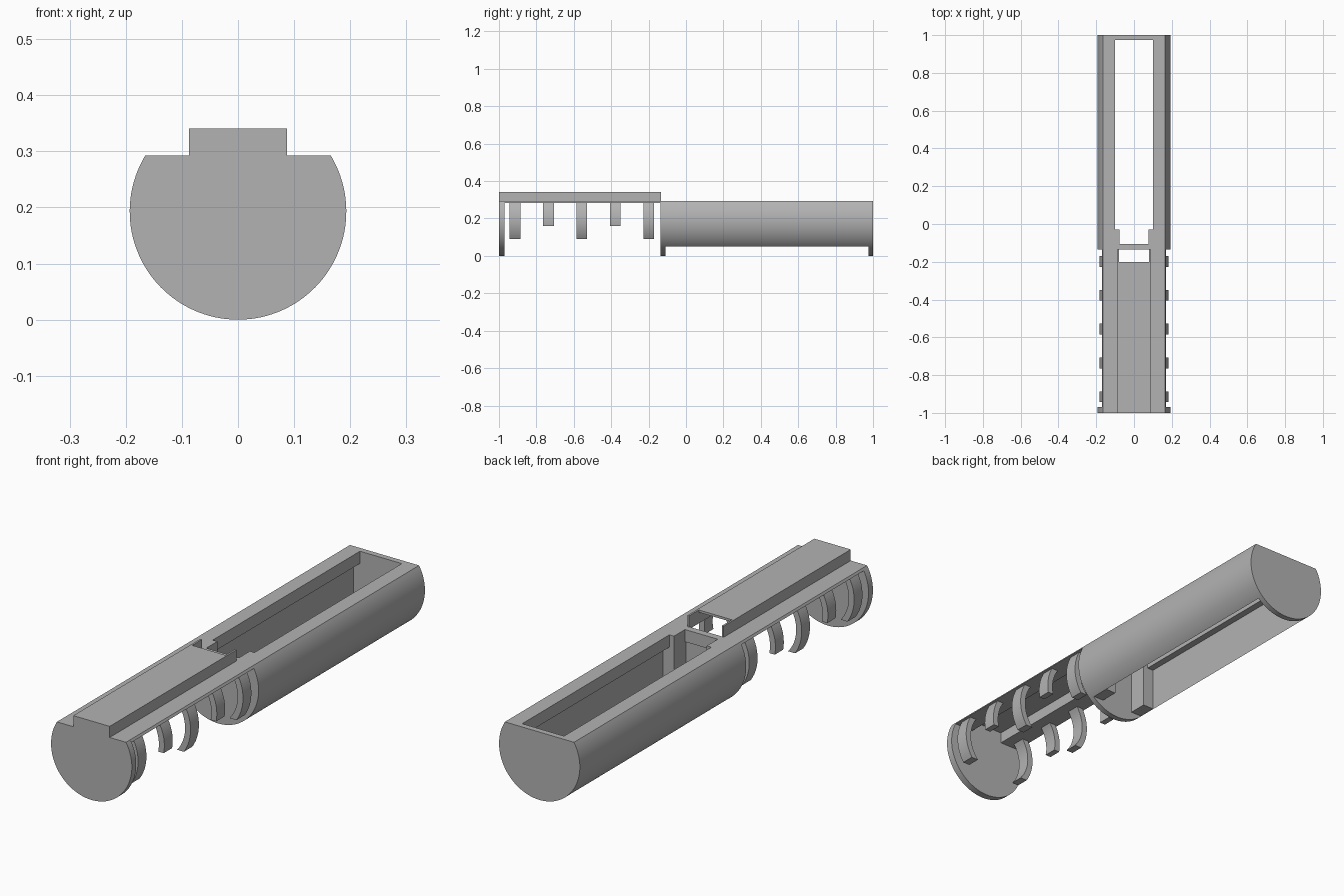
import bpy, bmesh, math

R = 0.193          # body radius, also height of its axis
TOP = 0.293        # flat top of the body

cube = bpy.data.objects.get("Cube")
if cube:
    bpy.data.objects.remove(cube, do_unlink=True)

grey = bpy.data.materials.new("plain_grey")
grey.use_nodes = True
colour = (0.45, 0.45, 0.45, 1)
grey.diffuse_color = colour
grey.node_tree.nodes["Principled BSDF"].inputs["Base Color"].default_value = colour


def extrude(name, outline, y0, y1):
    """Prism along y from an (x, z) outline."""
    bm = bmesh.new()
    face = bm.faces.new([bm.verts.new((x, y0, z)) for x, z in outline])
    out = bmesh.ops.extrude_face_region(bm, geom=[face])
    verts = [v for v in out["geom"] if isinstance(v, bmesh.types.BMVert)]
    bmesh.ops.translate(bm, verts=verts, vec=(0, y1 - y0, 0))
    bmesh.ops.recalc_face_normals(bm, faces=bm.faces)
    mesh = bpy.data.meshes.new(name)
    bm.to_mesh(mesh)
    bm.free()
    mesh.materials.append(grey)
    obj = bpy.data.objects.new(name, mesh)
    bpy.context.collection.objects.link(obj)
    return obj


def box(name, x0, x1, y0, y1, z0, z1):
    return extrude(name, [(x0, z0), (x1, z0), (x1, z1), (x0, z1)], y0, y1)


def arc(r, z0, z1, n):
    """Points on the +x side of the body circle between two heights."""
    a, b = math.asin((z0 - R) / r), math.asin((z1 - R) / r)
    return [(r * math.cos(a + (b - a) * i / n), R + r * math.sin(a + (b - a) * i / n))
            for i in range(n + 1)]


def mirrored(points):
    return [(-x, z) for x, z in reversed(points)]


def cut(obj, *cutters):
    for c in cutters:
        c.hide_render = True
        mod = obj.modifiers.new("cut", "BOOLEAN")
        mod.operation = "DIFFERENCE"
        mod.solver = "EXACT"
        mod.object = c
    bpy.context.view_layer.update()
    mesh = bpy.data.meshes.new_from_object(
        obj.evaluated_get(bpy.context.evaluated_depsgraph_get()))
    obj.modifiers.clear()
    obj.data = mesh
    for c in cutters:
        bpy.data.objects.remove(c, do_unlink=True)


def smooth(obj):
    bpy.ops.object.select_all(action="DESELECT")
    obj.select_set(True)
    bpy.context.view_layer.objects.active = obj
    bpy.ops.object.shade_smooth_by_angle(angle=math.radians(25))


right_side = arc(R, 0, TOP, 40)
body = right_side + mirrored(right_side)[:-1]

# Rear tray: round shell, open below, with a lipped opening on top
tray = extrude("rear_tray", body, -0.135, 1)
cut(tray,
    box("cavity", -0.13, 0.13, -0.11, 0.975, -0.1, 0.24),
    box("top_opening", -0.1, 0.1, -0.03, 0.975, 0.2, 0.4),
    box("top_notch", -0.078, 0.078, -0.105, 0, 0.2, 0.4))
smooth(tray)

# Corner posts inside the tray
for side, x0, x1 in (("right", -0.131, -0.078), ("left", 0.078, 0.131)):
    box(side + "_post", x0, x1, -0.112, -0.03, 0.052, 0.25)

# Front end disc with the raised tab
disc = extrude("front_disc", body, -1, -0.97)
smooth(disc)
box("front_tab", -0.087, 0.087, -1, -0.97, TOP - 0.01, 0.341)

# Front deck with the hollow raised cover
edge = arc(R, 0.283, TOP, 2)
deck = extrude("front_deck", edge + mirrored(edge), -0.972, -0.133)
cut(deck, box("channel", -0.079, 0.079, -0.97, -0.135, 0.2, 0.4))
for side, x0, x1 in (("right", -0.087, -0.079), ("left", 0.079, 0.087)):
    box(side + "_cover_wall", x0, x1, -0.972, -0.133, 0.283, 0.341)
box("cover_top", -0.08, 0.08, -0.972, -0.2, 0.331, 0.341)

# Curved clip ribs, alternating long and short
for i in range(5):
    y0 = -0.943 + i * 0.179
    low = 0.16 if i % 2 else 0.09
    rib = arc(0.183, low, 0.286, 12) + arc(0.157, low, 0.286, 12)[::-1]
    for side, outline in (("left", rib), ("right", mirrored(rib))):
        smooth(extrude(f"{side}_rib_{i + 1}", outline, y0, y0 + 0.057))
